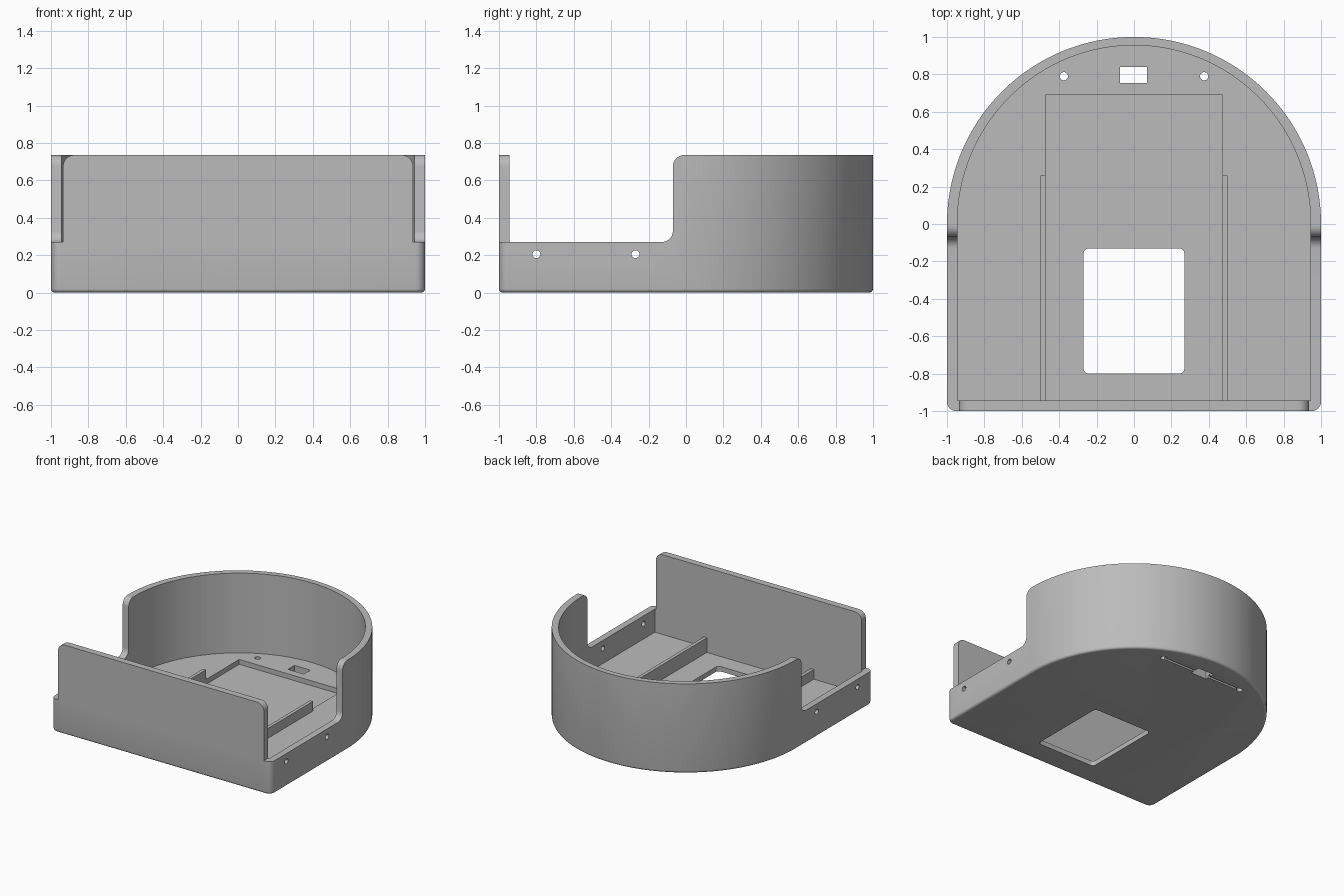
import bpy, bmesh
from math import sin, cos, pi
from mathutils import Vector

old = bpy.data.objects.get("Cube")
if old:
    bpy.data.objects.remove(old, do_unlink=True)

HEIGHT, LOW, FLOOR, RECESS = 0.735, 0.27, 0.08, 0.04
INNER = 0.945

grey = bpy.data.materials.new("plain grey")
grey.use_nodes = True
grey.diffuse_color = (0.5, 0.5, 0.5, 1)
grey.node_tree.nodes["Principled BSDF"].inputs["Base Color"].default_value = (0.5, 0.5, 0.5, 1)


def arc(cx, cy, rx, ry, start, end, n):
    """Points along an arc, angles in half turns."""
    steps = [pi * (start + (end - start) * i / n) for i in range(n + 1)]
    return [(cx + rx * cos(a), cy + ry * sin(a)) for a in steps]


def rounded_rect(x0, x1, y0, y1, r):
    corners = [(x1 - r, y1 - r), (x0 + r, y1 - r), (x0 + r, y0 + r), (x1 - r, y0 + r)]
    return [p for i, c in enumerate(corners) for p in arc(*c, r, r, i / 2, i / 2 + 0.5, 6)]


def prism(name, points, low, high, axis="z", bevel=0):
    """Extrude a flat outline along an axis, optionally rounding the low rim."""
    place = {"z": lambda a, b, c: (a, b, c),
             "x": lambda a, b, c: (c, a, b),
             "y": lambda a, b, c: (a, c, b)}[axis]
    bm = bmesh.new()
    base = bm.faces.new([bm.verts.new(place(a, b, low)) for a, b in points])
    top = bmesh.ops.extrude_face_region(bm, geom=[base])["geom"]
    move = Vector(place(0, 0, high - low))
    bmesh.ops.translate(bm, vec=move, verts=[v for v in top if isinstance(v, bmesh.types.BMVert)])
    if bevel:
        rim = [e for e in bm.edges if all(abs(v.co.z - low) < 1e-5 for v in e.verts)]
        bmesh.ops.bevel(bm, geom=rim, offset=bevel, segments=4, profile=0.5, affect="EDGES")
    bmesh.ops.recalc_face_normals(bm, faces=bm.faces[:])
    mesh = bpy.data.meshes.new(name)
    bm.to_mesh(mesh)
    bm.free()
    mesh.materials.append(grey)
    obj = bpy.data.objects.new(name, mesh)
    bpy.context.collection.objects.link(obj)
    return obj


def box(name, x0, x1, y0, y1, z0, z1):
    return prism(name, [(x0, y0), (x1, y0), (x1, y1), (x0, y1)], z0, z1)


def cut(target, cutters):
    """Subtract the cutters one after another, then remove them."""
    for cutter in cutters:
        cutter.hide_render = True
        mod = target.modifiers.new("cut", "BOOLEAN")
        mod.operation, mod.solver, mod.object = "DIFFERENCE", "EXACT", cutter
    graph = bpy.context.evaluated_depsgraph_get()
    mesh = bpy.data.meshes.new_from_object(target.evaluated_get(graph))
    target.modifiers.clear()
    target.data = mesh
    for cutter in cutters:
        bpy.data.objects.remove(cutter, do_unlink=True)


# D-shaped tray body with a rounded bottom rim
outline = (arc(0, 0, 1, 1, 0, 1, 96) + arc(-0.95, -0.95, 0.05, 0.05, 1, 1.5, 8)
           + arc(0.95, -0.95, 0.05, 0.05, 1.5, 2, 8))
body = prism("tray_body", outline, 0, HEIGHT, bevel=0.02)

# Main cavity and shallow floor recess
cavity = arc(0, 0, INNER, 0.955, 0, 1, 96) + [(-INNER, -INNER), (INNER, -INNER)]
cutters = [prism("cavity_cutter", cavity, FLOOR, 1),
           box("recess_cutter", -0.472, 0.472, -INNER, 0.69, RECESS, 0.2)]

# Lowered side walls with rounded transitions
side = ([(-INNER, LOW)] + arc(-0.13, LOW + 0.06, 0.06, 0.06, -0.5, 0, 10)
        + arc(-0.01, HEIGHT - 0.06, 0.06, 0.06, 1, 0.5, 10) + [(-0.01, 1), (-INNER, 1)])
cutters.append(prism("side_cutter", side, -1.2, 1.2, "x"))

# Front panel ends with rounded upper corners
for s in (-1, 1):
    end = [(1.2, LOW), (0.935, LOW)] + arc(0.875, HEIGHT - 0.06, 0.06, 0.06, 0, 0.5, 10) + [(0.875, 1), (1.2, 1)]
    cutters.append(prism("panel_end_cutter", [(s * x, z) for x, z in end], -1.2, -0.94, "y"))

# Floor window, connector slot, and the groove between the floor holes
cutters.append(prism("window_cutter", rounded_rect(-0.27, 0.27, -0.8, -0.13, 0.03), -0.1, 0.2))
cutters.append(box("slot_cutter", -0.075, 0.07, 0.755, 0.84, -0.1, 0.2))
cutters.append(box("groove_cutter", -0.375, 0.375, 0.78, 0.8, -0.1, 0.02))

# Round holes through the floor and the side walls
for x in (-0.375, 0.375):
    cutters.append(prism("floor_hole_cutter", arc(x, 0.79, 0.022, 0.022, 0, 2, 24)[:-1], -0.1, 0.2))
for y in (-0.8, -0.27):
    cutters.append(prism("side_hole_cutter", arc(y, 0.205, 0.021, 0.021, 0, 2, 24)[:-1], -1.2, 1.2, "x"))
cut(body, cutters)

# Guide rails beside the recess
for s, label in ((1, "left"), (-1, "right")):
    x0, x1 = sorted((s * 0.472, s * 0.5))
    box(label + "_rail", x0, x1, -INNER, 0.26, FLOOR, 0.16)

bpy.ops.object.select_all(action="DESELECT")
body.select_set(True)
bpy.context.view_layer.objects.active = body
bpy.ops.object.shade_smooth_by_angle(angle=pi / 6)
